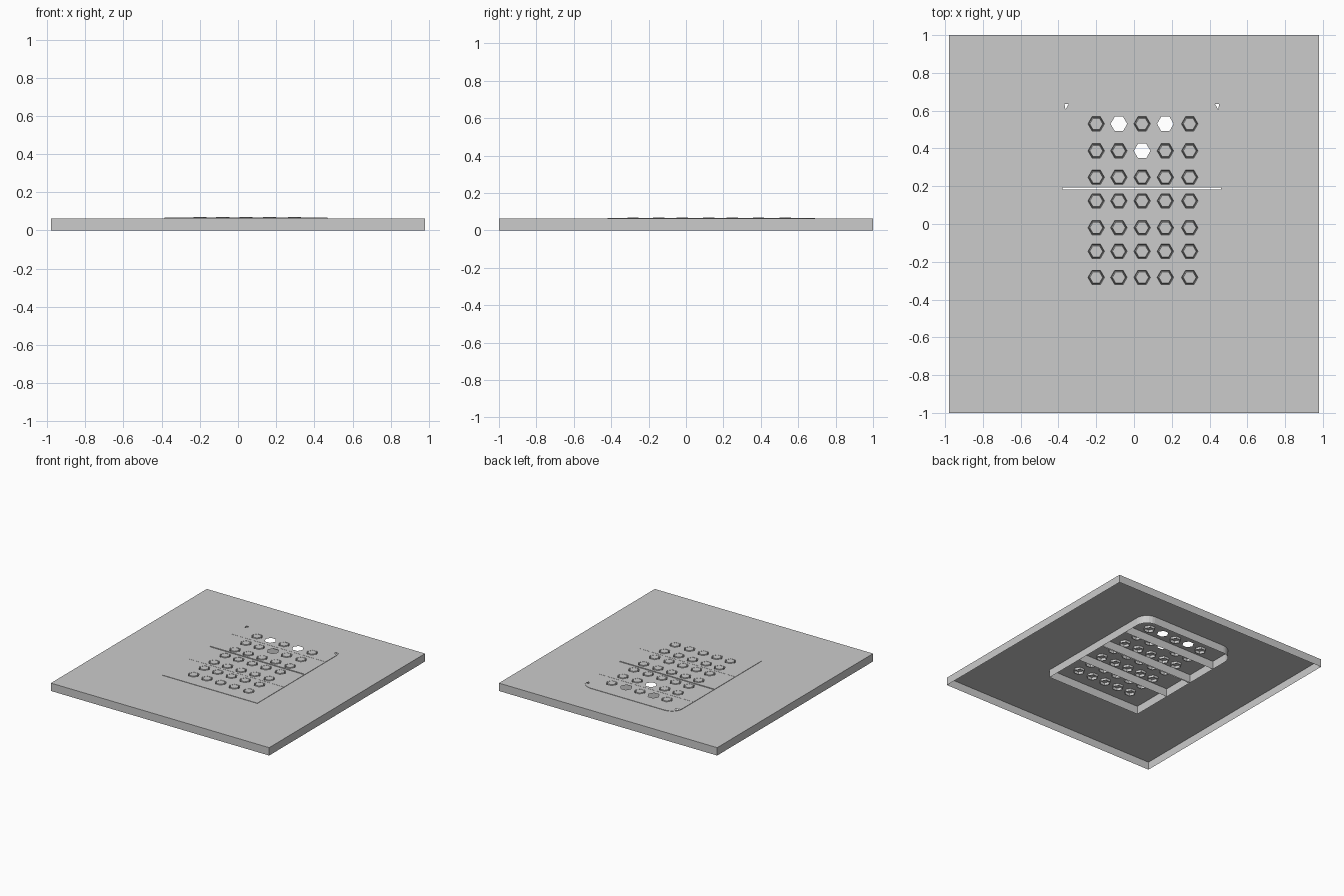
import bpy, bmesh, math

if "Cube" in bpy.data.objects:
    bpy.data.objects.remove(bpy.data.objects["Cube"])

grey = bpy.data.materials.new("plain grey")
grey.use_nodes = True
grey.diffuse_color = (0.6, 0.6, 0.6, 1)
grey.node_tree.nodes["Principled BSDF"].inputs["Base Color"].default_value = grey.diffuse_color

PLATE_Z, PANEL_Z, CAP_Z = 0.064, 0.067, 0.070
LEFT, RIGHT, FRONT, BACK = -0.385, 0.468, -0.42, 0.69
CORNER = 0.095


def finish(bm, name):
    mesh = bpy.data.meshes.new(name)
    bm.to_mesh(mesh)
    bm.free()
    mesh.materials.append(grey)
    obj = bpy.data.objects.new(name, mesh)
    bpy.context.collection.objects.link(obj)
    return obj


def add_loop(bm, points, z):
    verts = [bm.verts.new((x, y, z)) for x, y in points]
    return [bm.edges.new((v, verts[(i + 1) % len(verts)])) for i, v in enumerate(verts)]


def sheet(name, outline, holes, z):
    """Flat sheet with holes and a skirt down to the ground."""
    bm = bmesh.new()
    rim = add_loop(bm, outline, z)
    edges = list(rim)
    for hole in holes:
        edges += add_loop(bm, hole, z)
    bmesh.ops.triangle_fill(bm, edges=edges, use_beauty=True, normal=(0, 0, 1))
    for f in bm.faces:
        if f.normal.z < 0:
            f.normal_flip()
    for e in rim:
        a, b = e.verts
        low = [bm.verts.new((v.co.x, v.co.y, 0)) for v in (a, b)]
        bm.faces.new((b, a, low[0], low[1]))
    bmesh.ops.remove_doubles(bm, verts=bm.verts, dist=0.0001)
    return finish(bm, name)


def hexagon(x, y, r):
    return [(x + r * math.cos(i * math.pi / 3), y + r * math.sin(i * math.pi / 3)) for i in range(6)]


def arc(cx, cy, start):
    return [(cx + CORNER * math.cos(math.radians(start + 15 * i)),
             cy + CORNER * math.sin(math.radians(start + 15 * i))) for i in range(7)]


# Panel outline with rounded back corners
outline = [(LEFT, FRONT), (RIGHT, FRONT)]
outline += arc(RIGHT - CORNER, BACK - CORNER, 0) + arc(LEFT + CORNER, BACK - CORNER, 90)

# Hexagon grid, three of them open
columns = (-0.2, -0.08, 0.043, 0.166, 0.295)
rows = (-0.283, -0.145, -0.02, 0.122, 0.247, 0.387, 0.53)
open_cells = {(1, 6), (3, 6), (2, 5)}
cells = [(i, j, x, y) for i, x in enumerate(columns) for j, y in enumerate(rows)]
holes = [hexagon(x, y, 0.044) for i, j, x, y in cells]

# Corner notches and the middle slot
for x, side in ((-0.368, 1), (0.451, -1)):
    holes.append([(x, 0.635), (x + 0.022 * side, 0.635), (x + 0.005 * side, 0.605)])
holes.append([(-0.378, 0.183), (0.46, 0.183), (0.46, 0.192), (-0.378, 0.192)])

# Base plate around the raised panel
sheet("base_plate", [(-0.98, -1), (0.98, -1), (0.98, 1), (-0.98, 1)], [outline], PLATE_Z)
sheet("raised_panel", outline, holes, PANEL_Z)

# Hexagonal caps, each set in a narrow groove
bm = bmesh.new()
for i, j, x, y in cells:
    if (i, j) in open_cells:
        continue
    rings = []
    for r, z in ((0.044, PANEL_Z), (0.040, 0.05), (0.034, CAP_Z)):
        rings.append([bm.verts.new((px, py, z)) for px, py in hexagon(x, y, r)])
    for outer, inner in zip(rings, rings[1:]):
        for k in range(6):
            n = (k + 1) % 6
            bm.faces.new((outer[k], outer[n], inner[n], inner[k]))
    bm.faces.new(rings[-1])
finish(bm, "hexagon_caps")

# Cross ribs under the panel
for name, y in (("front_rib", -0.08), ("middle_rib_front", 0.183),
                ("middle_rib_back", 0.192), ("back_rib", 0.455)):
    bm = bmesh.new()
    corners = ((LEFT, 0), (RIGHT, 0), (RIGHT, PANEL_Z + 0.001), (LEFT, PANEL_Z + 0.001))
    bm.faces.new([bm.verts.new((x, y, z)) for x, z in corners])
    finish(bm, name)
